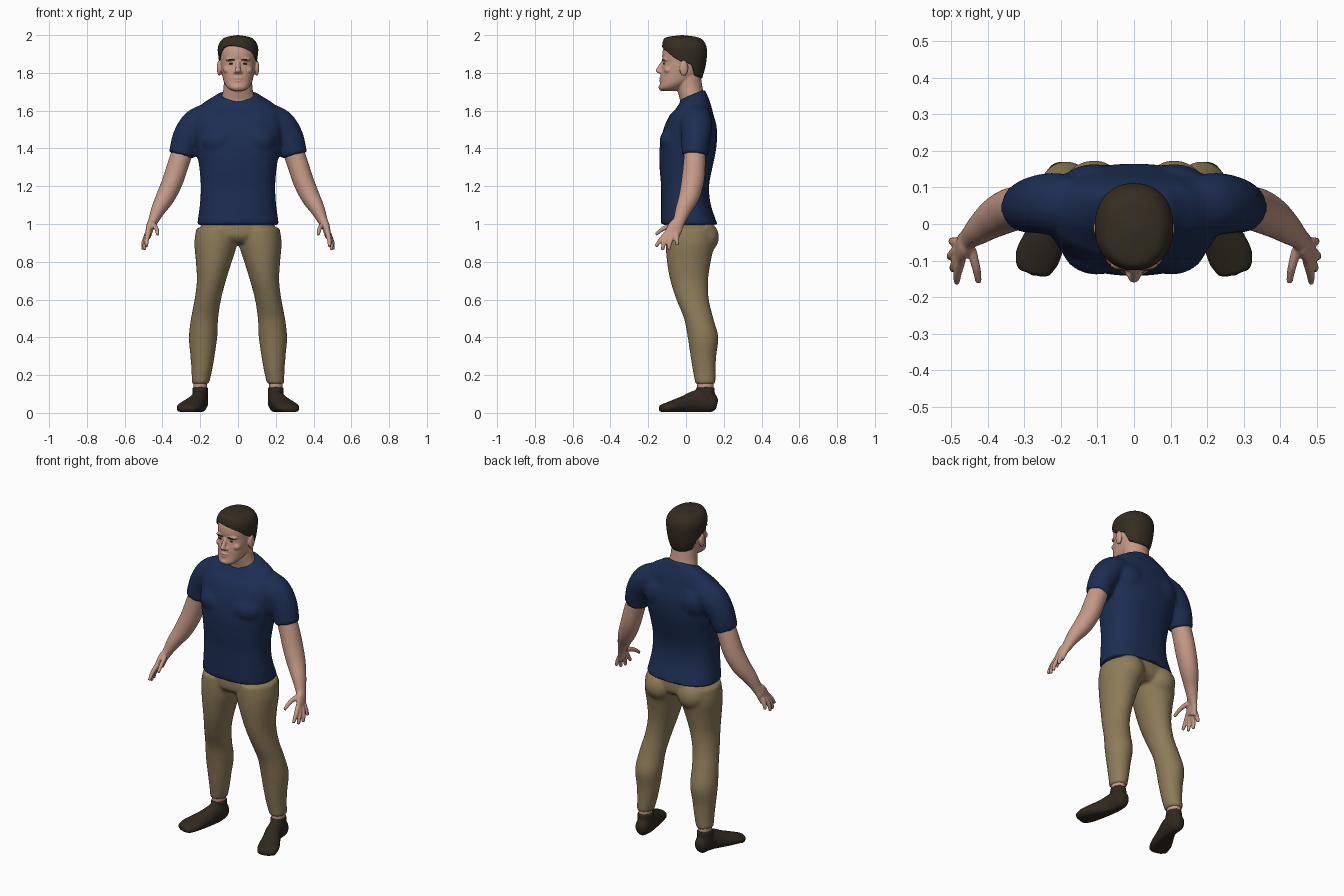
import bpy, bmesh, math
from mathutils import Vector, Matrix

cube = bpy.data.objects.get("Cube")
if cube:
    bpy.data.objects.remove(cube)


def material(name, r, g, b):
    m = bpy.data.materials.new(name)
    m.use_nodes = True
    m.diffuse_color = (r, g, b, 1)
    bsdf = m.node_tree.nodes["Principled BSDF"]
    bsdf.inputs["Base Color"].default_value = (r, g, b, 1)
    bsdf.inputs["Roughness"].default_value = 0.8
    return m


SKIN = material("skin", 0.56, 0.32, 0.24)
NAVY = material("navy cotton", 0.012, 0.027, 0.085)
KHAKI = material("khaki cloth", 0.27, 0.2, 0.1)
HAIR = material("dark brown hair", 0.035, 0.026, 0.016)
SOCK = material("dark brown knit", 0.03, 0.022, 0.014)
X, Y = Vector((1, 0, 0)), Vector((0, 1, 0))


def dense(rings, steps=6):
    """Smooth curve through rings of (x, y, z, radius_u, radius_v)."""
    out = []
    for i in range(len(rings) - 1):
        p = [rings[max(0, min(len(rings) - 1, i + k))] for k in (-1, 0, 1, 2)]
        for s in range(steps):
            t = s / steps
            out.append([0.5 * (2 * b + (c - a) * t + (2 * a - 5 * b + 4 * c - d) * t * t
                               + (3 * b - a - 3 * c + d) * t ** 3) for a, b, c, d in zip(*p)])
    return out + [list(rings[-1])]


def unit(angle, power):
    c, s = math.cos(angle), math.sin(angle)
    return [math.copysign(abs(v) ** (2 / power), v) for v in (c, s)]


def skin_rows(bm, rows, caps=True):
    rows = [[bm.verts.new(p) for p in row] for row in rows]
    n = len(rows[0])
    for a, b in zip(rows, rows[1:]):
        for i in range(n):
            bm.faces.new((a[i], a[(i + 1) % n], b[(i + 1) % n], b[i]))
    if caps:
        bm.faces.new(rows[0])
        bm.faces.new(rows[-1])


def tube(bm, rings, side=1, flat=False, power=2, n=32, bend=None):
    """Loft rings, either level or square to the path; side=-1 mirrors in x."""
    path, rows = dense(rings), []
    for i, (x, y, z, ru, rv) in enumerate(path):
        u, v = X, Y
        if not flat:
            t = Vector(path[min(i + 1, len(path) - 1)][:3]) - Vector(path[max(i - 1, 0)][:3])
            t.normalize()
            u = (X - t * X.dot(t)).normalized()
            v = t.cross(u)
        row = []
        for k in range(n):
            c, s = unit(math.tau * k / n, power)
            p = Vector((x, y, z)) + u * ru * c + v * rv * s
            if bend:
                bend(p)
            p.x *= side
            row.append(p)
        rows.append(row)
    skin_rows(bm, rows)


def blob(bm, pos, size, side=1):
    m = Matrix.Translation((pos[0] * side, *pos[1:])) @ Matrix.Diagonal((*size, 1))
    bmesh.ops.create_uvsphere(bm, u_segments=20, v_segments=12, radius=1, matrix=m)


def finish(bm, name, mat, voxel=0, smooth=0, shell=0):
    bmesh.ops.recalc_face_normals(bm, faces=bm.faces)
    mesh = bpy.data.meshes.new(name)
    bm.to_mesh(mesh)
    bm.free()
    mesh.materials.append(mat)
    obj = bpy.data.objects.new(name, mesh)
    bpy.context.collection.objects.link(obj)
    if voxel:
        mod = obj.modifiers.new("merge", 'REMESH')
        mod.mode, mod.voxel_size, mod.use_smooth_shade = 'VOXEL', voxel, True
    if smooth:
        mod = obj.modifiers.new("soften", 'SMOOTH')
        mod.factor, mod.iterations = 0.5, smooth
    if shell:
        mod = obj.modifiers.new("thickness", 'SOLIDIFY')
        mod.thickness, mod.offset = shell, -1
    for poly in mesh.polygons:
        poly.use_smooth = True
    return obj


# Shirt: torso with a sloping neckline, blended with the sleeves
def neckline(p):
    k = max(0, min(1, (p.z - 1.58) / 0.1))
    p.z += k * (p.y - 0.045) * 0.4


bm = bmesh.new()
tube(bm, [(0, .018, .995, .217, .15), (0, 0, 1.1, .202, .132), (0, -.005, 1.2, .197, .127),
          (0, 0, 1.3, .205, .14), (0, .01, 1.4, .222, .15), (0, .022, 1.5, .235, .142),
          (0, .03, 1.58, .228, .115), (0, .037, 1.635, .19, .088), (0, .037, 1.665, .142, .073),
          (0, .037, 1.69, .1, .064)], flat=True, power=2.4, n=48, bend=neckline)
for s in (1, -1):
    tube(bm, [(.13, .05, 1.59, .06, .07), (.215, .055, 1.535, .08, .085), (.27, .053, 1.46, .076, .078),
              (.3, .045, 1.362, .068, .068)], s)
    blob(bm, (.1, -.06, 1.44), (.1, .08, .08), s)
    blob(bm, (.11, .09, 1.5), (.1, .075, .1), s)
finish(bm, "shirt", NAVY, 0.011, 5)

# Trousers: two legs, hips and seat
bm = bmesh.new()
tube(bm, [(0, .02, .9, .1, .09), (0, .022, .94, .18, .125), (0, .022, 1.04, .195, .12)],
     flat=True, power=2.3)
for s in (1, -1):
    tube(bm, [(.2, .103, .152, .046, .053), (.192, .097, .22, .054, .06), (.188, .092, .3, .064, .068),
              (.185, .09, .4, .075, .081), (.177, .067, .5, .072, .078), (.16, .035, .6, .07, .086),
              (.141, .017, .7, .077, .1), (.128, .015, .8, .095, .116), (.117, .022, .9, .114, .13),
              (.112, .024, .98, .108, .128)], s, flat=True)
    blob(bm, (.11, .085, .93), (.09, .09, .09), s)
finish(bm, "trousers", KHAKI, 0.01, 4)


def ground(p):
    p.z = max(p.z, 0.005)


for s, label in ((1, "left"), (-1, "right")):
    # Bare ankle and stockinged foot
    bm = bmesh.new()
    tube(bm, [(.2, .103, .08, .036, .043), (.2, .103, .2, .037, .044)], s, flat=True)
    finish(bm, label + "_ankle", SKIN)
    bm = bmesh.new()
    tube(bm, [(.2, .165, .045, .02, .025), (.2, .145, .05, .037, .048), (.2, .1, .062, .042, .062),
              (.207, .05, .058, .044, .06), (.226, 0, .045, .05, .05), (.252, -.06, .034, .06, .037),
              (.268, -.1, .027, .06, .028), (.278, -.135, .022, .042, .02)], s, bend=ground)
    tube(bm, [(.2, .103, .04, .042, .05), (.2, .103, .138, .041, .049)], s, flat=True)
    for x, y in ((.235, -.125), (.256, -.128), (.276, -.124), (.295, -.115), (.31, -.1)):
        blob(bm, (x, y, .021), (.014, .018, .016), s)
    finish(bm, label + "_foot", SOCK, 0.007, 3)

    # Arm with palm, thumb and four fingers
    bm = bmesh.new()
    tube(bm, [(.27, .05, 1.45, .055, .055), (.312, .045, 1.33, .056, .058), (.345, .036, 1.23, .055, .06),
              (.383, .016, 1.145, .05, .054), (.42, -.012, 1.08, .039, .043),
              (.45, -.037, 1.015, .026, .033), (.465, -.055, .985, .021, .04),
              (.477, -.078, .935, .016, .042)], s)
    fingers = [((.445, -.07, .995), (.432, -.12, .975), (.425, -.16, .945)),
               ((.474, -.1, .955), (.483, -.135, .915), (.485, -.16, .88)),
               ((.479, -.09, .945), (.493, -.115, .9), (.495, -.125, .862)),
               ((.482, -.07, .945), (.5, -.085, .9), (.503, -.092, .865)),
               ((.48, -.05, .95), (.495, -.048, .915), (.5, -.046, .888))]
    for joints in fingers:
        tube(bm, [(*p, r, r) for p, r in zip(joints, (.014, .012, .009))], s, n=12)
    finish(bm, label + "_arm", SKIN, 0.005, 3)

# Head, neck and face
bm = bmesh.new()
tube(bm, [(0, -.09, 1.705, .03, .045), (0, -.083, 1.72, .055, .06), (0, -.055, 1.75, .074, .082),
          (0, -.03, 1.79, .084, .104), (0, -.02, 1.83, .09, .107), (0, -.018, 1.855, .092, .104),
          (0, -.015, 1.89, .094, .111), (0, -.012, 1.93, .093, .108), (0, -.01, 1.965, .08, .09),
          (0, -.01, 1.985, .05, .055)], flat=True, power=2.2, n=48)
tube(bm, [(0, .04, 1.6, .1, .065), (0, .035, 1.66, .09, .068), (0, .02, 1.72, .077, .068),
          (0, .01, 1.8, .074, .066)], flat=True)
tube(bm, [(0, -.118, 1.862, .011, .012), (0, -.137, 1.83, .012, .014), (0, -.147, 1.81, .016, .014),
          (0, -.135, 1.797, .016, .01)], flat=True, n=16)
blob(bm, (0, -.13, 1.771), (.027, .013, .006))
blob(bm, (0, -.128, 1.757), (.024, .014, .007))
blob(bm, (0, -.125, 1.724), (.028, .021, .016))
for s in (1, -1):
    blob(bm, (.036, -.109, 1.871), (.032, .017, .009), s)
    blob(bm, (.052, -.092, 1.815), (.026, .025, .02), s)
    blob(bm, (.013, -.134, 1.804), (.011, .012, .009), s)
    blob(bm, (.1, -.012, 1.825), (.012, .023, .042), s)
finish(bm, "head", SKIN, 0.0045, 3)

# Eyebrows and eyes
for s, label in ((1, "left"), (-1, "right")):
    bm = bmesh.new()
    blob(bm, (.036, -.1235, 1.869), (.021, .0045, .004), s)
    finish(bm, label + "_eyebrow", HAIR)
    bm = bmesh.new()
    blob(bm, (.036, -.117, 1.848), (.013, .004, .004), s)
    finish(bm, label + "_eye", HAIR)

# Hair: shell rising from a shaped hairline to the crown
crown = dense([(0, 0, 1.765, .078, .083), (0, 0, 1.82, .094, .1), (0, -.005, 1.88, .103, .115),
               (0, -.008, 1.93, .107, .118), (0, -.014, 1.968, .092, .108),
               (0, -.02, 1.989, .064, .082), (0, -.02, 2.0, .004, .004)])
EDGE = [(-1, 1.77), (-.5, 1.785), (-.25, 1.845), (.15, 1.862), (.5, 1.895), (.75, 1.925), (1.01, 1.94)]


def hairline(angle):
    front = -math.sin(angle)
    for (f0, z0), (f1, z1) in zip(EDGE, EDGE[1:]):
        if front <= f1:
            z = z0 + (z1 - z0) * (front - f0) / (f1 - f0)
            return z - 0.025 * math.cos(angle) * max(front, 0)


def ring_at(z):
    for a, b in zip(crown, crown[1:]):
        if z <= b[2]:
            t = (z - a[2]) / (b[2] - a[2])
            return [p + (q - p) * t for p, q in zip(a, b)]
    return crown[-1]


bm = bmesh.new()
rows, n = [], 72
for j in range(25):
    lift = math.sin(j / 24 * math.pi / 2)
    row = []
    for k in range(n):
        a = math.tau * k / n
        low = hairline(a)
        x, y, z, rx, ry = ring_at(low + (2.0 - low) * lift)
        c, s = unit(a, 2.2)
        row.append((x + rx * c, y + ry * s, z))
    rows.append(row)
skin_rows(bm, rows, caps=False)
bm.faces.new([v for v in bm.verts][-n:])
finish(bm, "hair", HAIR, shell=0.016)
